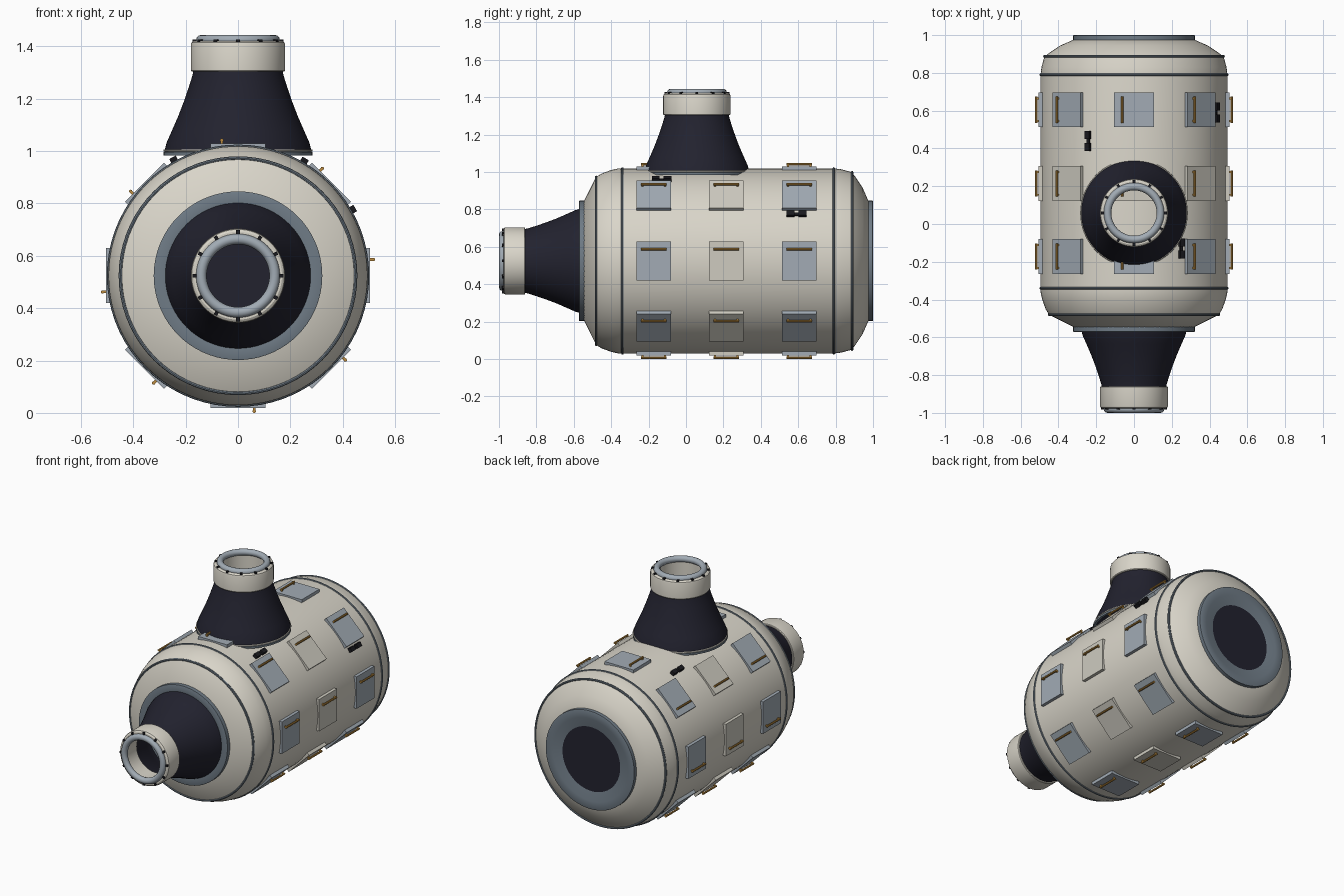
import bpy, bmesh
from math import radians, pi, cos, sin
from mathutils import Matrix, Vector

cube = bpy.data.objects.get("Cube")
if cube:
    bpy.data.objects.remove(cube, do_unlink=True)


def material(name, rgb):
    m = bpy.data.materials.new(name)
    m.use_nodes = True
    m.diffuse_color = (*rgb, 1)
    m.node_tree.nodes["Principled BSDF"].inputs["Base Color"].default_value = (*rgb, 1)
    return m


CREAM = material("cream hull", (0.70, 0.67, 0.59))
PALE = material("pale panel", (0.62, 0.60, 0.53))
PANEL = material("blue grey panel", (0.36, 0.41, 0.46))
STEEL = material("dark steel", (0.16, 0.20, 0.24))
DARK = material("dark fabric", (0.016, 0.016, 0.028))
GOLD = material("gold handrail", (0.50, 0.26, 0.05))
BLACK = material("black fitting", (0.01, 0.01, 0.013))

AXIS_Z = 0.524
HULL_R = 0.495
CENTRE = Matrix.Translation((0, 0, AXIS_Z))
TO_BACK = CENTRE @ Matrix.Rotation(-pi / 2, 4, 'X')    # local z becomes +y
TO_FRONT = CENTRE @ Matrix.Rotation(pi / 2, 4, 'X')    # local z becomes -y


def finish(name, bm, mat, matrix):
    """Clean normals, smooth shallow edges and make the object."""
    bmesh.ops.recalc_face_normals(bm, faces=bm.faces)
    for f in bm.faces:
        f.smooth = True
    for e in bm.edges:
        e.smooth = e.calc_face_angle(0) < radians(32)
    mesh = bpy.data.meshes.new(name)
    bm.to_mesh(mesh)
    bm.free()
    mesh.materials.append(mat)
    ob = bpy.data.objects.new(name, mesh)
    ob.matrix_world = matrix
    bpy.context.collection.objects.link(ob)
    return ob


def lathe(name, profile, mat, matrix, closed=False, steps=72):
    """Spin (radius, height) points about local z."""
    bm = bmesh.new()
    verts = [bm.verts.new((r, 0, h)) for r, h in profile]
    edges = [bm.edges.new(p) for p in zip(verts, verts[1:])]
    if closed:
        edges.append(bm.edges.new((verts[-1], verts[0])))
    bmesh.ops.spin(bm, geom=verts + edges, cent=(0, 0, 0), axis=(0, 0, 1),
                   angle=2 * pi, steps=steps)
    bmesh.ops.remove_doubles(bm, verts=bm.verts, dist=0.0001)
    return finish(name, bm, mat, matrix)


def ring(name, major, minor, height, mat, matrix, sides=12):
    turn = [2 * pi * i / sides for i in range(sides)]
    profile = [(major + minor * cos(a), height + minor * sin(a)) for a in turn]
    return lathe(name, profile, mat, matrix, closed=True)


def boxes(name, parts, mat, matrix):
    """One object from (size, position) boxes."""
    bm = bmesh.new()
    for size, pos in parts:
        m = Matrix.Translation(pos) @ Matrix.Diagonal((*size, 1))
        bmesh.ops.create_cube(bm, size=1, matrix=m)
    return finish(name, bm, mat, matrix)


def on_hull(angle, y):
    """Frame on the hull: x outwards, y along the axis, z around it."""
    return (CENTRE @ Matrix.Rotation(-radians(angle), 4, 'Y')
            @ Matrix.Translation((HULL_R, y, 0)))


# Pressure hull
lathe("hull", [(0, -0.55), (0.31, -0.55), (0.45, -0.48), (0.468, -0.45),
               (0.486, -0.40), (0.494, -0.365), (HULL_R, -0.34), (HULL_R, 0.79),
               (0.49, 0.83), (0.475, 0.885), (0.45, 0.905), (0.39, 0.945),
               (0.31, 0.98), (0, 0.98)], CREAM, TO_BACK, steps=96)

# Seam rings around the hull
for label, y, r in (("front_shoulder", -0.48, 0.449), ("front", -0.34, 0.494),
                    ("rear", 0.79, 0.494), ("rear_shoulder", 0.888, 0.474)):
    ring(label + "_seam_ring", r, 0.007, y, STEEL, TO_BACK, 8)

# Dished end flanges with dark hatches
for label, frame, face in (("front", TO_FRONT, 0.572), ("rear", TO_BACK, 1.0)):
    lathe(label + "_end_flange",
          [(0.20, face - 0.03), (0.322, face - 0.03), (0.322, face - 0.002),
           (0.318, face), (0.27, face - 0.004), (0.20, face - 0.018)],
          STEEL, frame, closed=True)
    lathe(label + "_hatch", [(0, face - 0.016), (0.212, face - 0.016)], DARK, frame)


def docking_port(label, frame):
    # Fabric skirt as a thin shell, flared at the base
    outer = [(0.28, 0), (0.272, 0.03), (0.252, 0.075), (0.228, 0.13),
             (0.207, 0.185), (0.188, 0.24), (0.174, 0.285), (0.17, 0.305)]
    inner = [(r - 0.008, h) for r, h in reversed(outer)]
    lathe(label + "_port_skirt", outer + inner, DARK, frame, closed=True)
    lathe(label + "_port_base", [(0.27, -0.02), (0.284, -0.02), (0.284, -0.008),
                                 (0.27, -0.008)], STEEL, frame, closed=True)
    ring(label + "_port_base_trim", 0.28, 0.005, -0.002, CREAM, frame, 8)
    # Open collar with a rounded lip
    lathe(label + "_port_collar",
          [(0.135, 0.30), (0.177, 0.30), (0.18, 0.304), (0.18, 0.402),
           (0.177, 0.411), (0.168, 0.417), (0.135, 0.417)],
          CREAM, frame, closed=True)
    ring(label + "_docking_ring", 0.14, 0.02, 0.42, PANEL, frame)
    # Latches around the docking ring
    for i in range(12):
        turn = Matrix.Rotation(2 * pi * i / 12, 4, 'Z')
        boxes(label + "_latch", [((0.02, 0.014, 0.014), (0.164, 0, 0.416))],
              BLACK, frame @ turn)


docking_port("front", TO_FRONT @ Matrix.Translation((0, 0, 0.56)))
docking_port("top", Matrix.Translation((0, 0.058, 1.004)))

# Hull panels, each with a handrail
for y, mat in ((-0.172, PANEL), (0.215, PALE), (0.605, PANEL)):
    for i in range(8):
        frame = on_hull(45 * i, y)
        boxes("hull_panel", [((0.02, 0.184, 0.21), (0, 0, 0))], mat, frame)
        bm = bmesh.new()
        bar = Matrix.Translation((0.0225, 0, 0.062)) @ Matrix.Rotation(pi / 2, 4, 'X')
        bmesh.ops.create_cone(bm, cap_ends=True, segments=10, radius1=0.0065,
                              radius2=0.0065, depth=0.138, matrix=bar)
        for side in (-1, 1):
            post = Matrix.Translation((0.014, side * 0.06, 0.062))
            bmesh.ops.create_cube(bm, size=0.01, matrix=post)
        finish("handrail", bm, GOLD, frame)

# Small black grapple fittings
for angle, y in ((30, 0.59), (119, 0.44), (60, -0.13)):
    boxes("grapple_fitting",
          [((0.012, 0.10, 0.016), (0.004, 0, 0)),
           ((0.024, 0.042, 0.028), (0.010, -0.032, 0)),
           ((0.024, 0.042, 0.028), (0.010, 0.032, 0))], BLACK, on_hull(angle, y))
